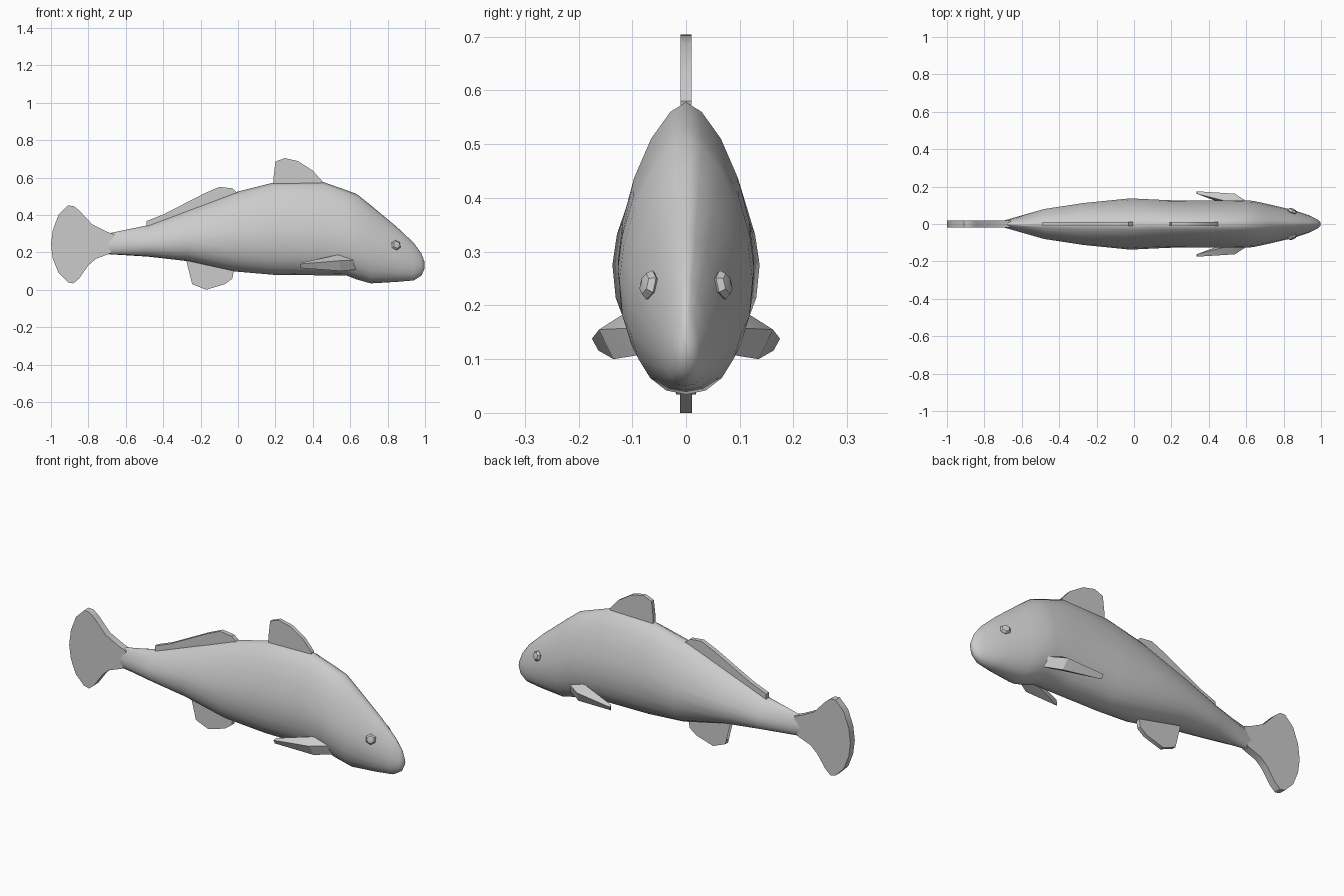
import bpy, bmesh, math
from mathutils import Vector

if "Cube" in bpy.data.objects:
    bpy.data.objects.remove(bpy.data.objects["Cube"])


def finish(bm, name, angle=35):
    bmesh.ops.recalc_face_normals(bm, faces=bm.faces)
    me = bpy.data.meshes.new(name)
    bm.to_mesh(me)
    bm.free()
    ob = bpy.data.objects.new(name, me)
    bpy.context.collection.objects.link(ob)
    bpy.ops.object.select_all(action='DESELECT')
    ob.select_set(True)
    bpy.context.view_layer.objects.active = ob
    bpy.ops.object.shade_smooth_by_angle(angle=math.radians(angle))
    return ob


def plate(name, outline, half):
    """Flat fin: side outline (x, z) given thickness across y."""
    bm = bmesh.new()
    a = [bm.verts.new((x, -half, z)) for x, z in outline]
    b = [bm.verts.new((x, half, z)) for x, z in outline]
    bm.faces.new(a)
    bm.faces.new(b[::-1])
    n = len(a)
    for i in range(n):
        j = (i + 1) % n
        bm.faces.new((a[i], b[i], b[j], a[j]))
    bmesh.ops.triangulate(bm, faces=[f for f in bm.faces if len(f.verts) > 4])
    return finish(bm, name)


# Body: stations of x, bottom, top, half width
stations = [
    (-0.80, 0.17, 0.33, 0.012), (-0.69, 0.19, 0.302, 0.02),
    (-0.48, 0.177, 0.345, 0.08), (-0.27, 0.153, 0.425, 0.112),
    (-0.02, 0.098, 0.52, 0.137), (0.19, 0.08, 0.573, 0.127),
    (0.45, 0.077, 0.578, 0.126), (0.58, 0.076, 0.532, 0.127),
    (0.635, 0.055, 0.512, 0.124), (0.71, 0.034, 0.452, 0.108),
    (0.85, 0.042, 0.335, 0.075), (0.94, 0.05, 0.25, 0.045),
    (0.98, 0.075, 0.195, 0.025), (0.997, 0.11, 0.15, 0.010),
]
SIDES = 20
bm = bmesh.new()
rings = []
for x, bot, top, hw in stations:
    mid = bot + 0.42 * (top - bot)
    ring = []
    for k in range(SIDES):
        a = 2 * math.pi * k / SIDES
        c, s = math.cos(a), math.sin(a)
        p = 1.6 if s > 0 else 2.2          # pointed back, fuller belly
        h = (top - mid) if s > 0 else (mid - bot)
        y = math.copysign(abs(c) ** (2 / p), c) * hw
        z = mid + math.copysign(abs(s) ** (2 / p), s) * h
        ring.append(bm.verts.new((x, y, z)))
    rings.append(ring)
for r, q in zip(rings, rings[1:]):
    for k in range(SIDES):
        j = (k + 1) % SIDES
        bm.faces.new((r[k], r[j], q[j], q[k]))
bm.faces.new(rings[0])
bm.faces.new(rings[-1])
finish(bm, "body", 60)

# Flat fins along the centre line
plate("tail_fin", [
    (-0.66, 0.295), (-0.70, 0.31), (-0.78, 0.35), (-0.85, 0.425), (-0.88, 0.448),
    (-0.91, 0.45), (-0.96, 0.40), (-0.99, 0.32), (-1.0, 0.24), (-0.99, 0.165),
    (-0.96, 0.09), (-0.91, 0.04), (-0.88, 0.034), (-0.85, 0.06), (-0.80, 0.13),
    (-0.76, 0.165), (-0.68, 0.195)], 0.019)
plate("front_dorsal_fin", [
    (0.19, 0.53), (0.19, 0.60), (0.20, 0.685), (0.25, 0.704), (0.32, 0.688),
    (0.40, 0.637), (0.45, 0.58), (0.44, 0.54)], 0.0105)
plate("rear_dorsal_fin", [
    (-0.49, 0.31), (-0.49, 0.367), (-0.40, 0.402), (-0.18, 0.515), (-0.10, 0.55),
    (-0.03, 0.542), (0.0, 0.515), (-0.02, 0.48)], 0.012)
plate("anal_fin", [
    (-0.28, 0.17), (-0.24, 0.125), (-0.228, 0.09), (-0.245, 0.03), (-0.17, 0.0),
    (-0.07, 0.03), (-0.03, 0.06), (-0.02, 0.12)], 0.011)

for side, word in ((-1, "right"), (1, "left")):
    # Swept-back pectoral fin as a wedge
    bm = bmesh.new()
    for x, y, z in [
        (0.635, 0.10, 0.158), (0.635, 0.085, 0.108), (0.54, 0.11, 0.188),
        (0.54, 0.162, 0.155), (0.55, 0.135, 0.10), (0.335, 0.175, 0.138),
        (0.335, 0.163, 0.116), (0.34, 0.16, 0.145), (0.50, 0.10, 0.13)]:
        bm.verts.new((x, side * y, z))
    bmesh.ops.convex_hull(bm, input=bm.verts)
    finish(bm, word + "_pectoral_fin", 25)

    # Small flattened eye
    bm = bmesh.new()
    bmesh.ops.create_uvsphere(bm, u_segments=6, v_segments=4, radius=1)
    normal = Vector((0.42, side, 0.25)).normalized()
    rot = normal.to_track_quat('Z', 'Y')
    for v in bm.verts:
        p = Vector((v.co.x * 0.028, v.co.y * 0.028, v.co.z * 0.016))
        v.co = rot @ p + Vector((0.845, side * 0.068, 0.238))
    finish(bm, word + "_eye", 30)
